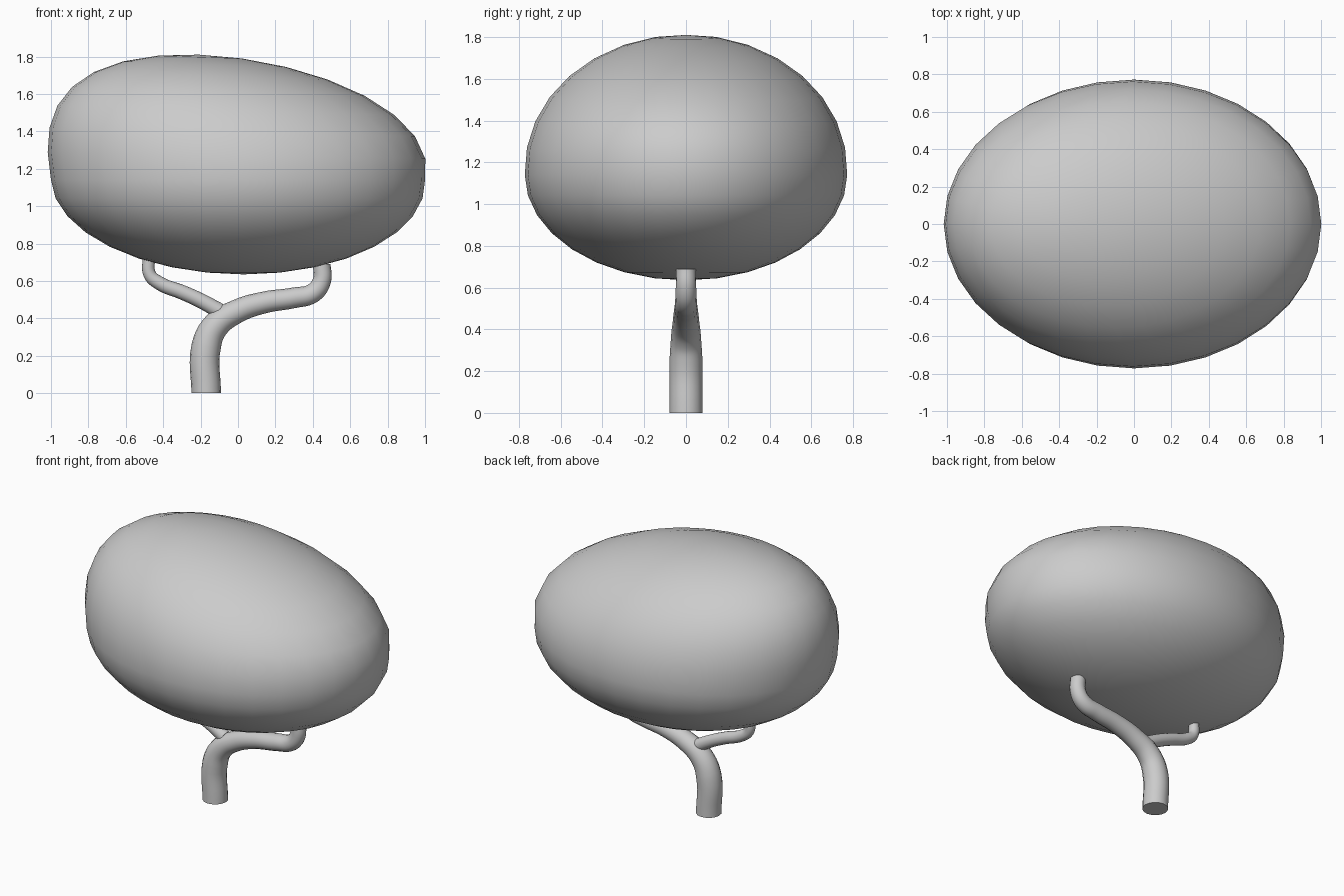
import bpy
import bmesh
import math

cube = bpy.data.objects.get("Cube")
if cube:
    bpy.data.objects.remove(cube, do_unlink=True)

# One plain grey for the whole tree
grey = bpy.data.materials.new("plain grey")
grey.use_nodes = True
colour = (0.6, 0.6, 0.6, 1)
grey.diffuse_color = colour
grey.node_tree.nodes["Principled BSDF"].inputs["Base Color"].default_value = colour


def finish(name, mesh):
    mesh.materials.clear()
    mesh.materials.append(grey)
    mesh.shade_smooth()
    mesh.set_sharp_from_angle(angle=math.radians(40))
    ob = bpy.data.objects.new(name, mesh)
    bpy.context.collection.objects.link(ob)


def limb(name, points):
    """Tapered round limb through (x, z, radius) points in the y = 0 plane."""
    curve = bpy.data.curves.new(name + " path", "CURVE")
    curve.dimensions = "3D"
    curve.bevel_depth = 1
    curve.bevel_resolution = 6
    curve.resolution_u = 6
    curve.use_fill_caps = True
    spline = curve.splines.new("BEZIER")
    spline.bezier_points.add(len(points) - 1)
    for p, (x, z, r) in zip(spline.bezier_points, points):
        p.co = (x, 0, z)
        p.radius = r
        p.handle_left_type = p.handle_right_type = "AUTO"
    helper = bpy.data.objects.new(name + " path", curve)
    bpy.context.collection.objects.link(helper)
    bpy.context.view_layer.update()
    mesh = bpy.data.meshes.new_from_object(
        helper.evaluated_get(bpy.context.evaluated_depsgraph_get()))
    bpy.data.objects.remove(helper, do_unlink=True)
    bm = bmesh.new()
    bm.from_mesh(mesh)
    bmesh.ops.remove_doubles(bm, verts=bm.verts, dist=0.0005)
    bmesh.ops.recalc_face_normals(bm, faces=bm.faces)
    bm.to_mesh(mesh)
    bm.free()
    finish(name, mesh)


# Crown: a sphere with a taller upper half that swells and leans to one side
bm = bmesh.new()
bmesh.ops.create_uvsphere(bm, u_segments=32, v_segments=16, radius=1)
for v in bm.verts:
    x, y, s = v.co
    up = max(s, 0)
    down = max(-s, 0)
    v.co.x = x * (1 + 0.15 * up) - 0.21 * up * up + 0.03 * down
    v.co.y = y * 0.772 * (1 + 0.03 * up)
    v.co.z = 1.14 + 0.67 * up - 0.505 * down - 0.04 * x * up ** 0.5
crown = bpy.data.meshes.new("crown")
bm.to_mesh(crown)
bm.free()
finish("crown", crown)

# Trunk sweeping into the thick branch
limb("trunk", [(-0.17, 0, 0.079), (-0.17, 0.25, 0.079), (-0.12, 0.36, 0.072),
               (0.0, 0.44, 0.063), (0.14, 0.485, 0.058), (0.3, 0.51, 0.055),
               (0.4, 0.535, 0.052), (0.448, 0.6, 0.049), (0.448, 0.69, 0.047)])

# Thin side branch
limb("side_branch", [(-0.1, 0.44, 0.042), (-0.2, 0.495, 0.04), (-0.3, 0.54, 0.039),
                     (-0.42, 0.588, 0.037), (-0.472, 0.635, 0.034), (-0.478, 0.72, 0.033)])
